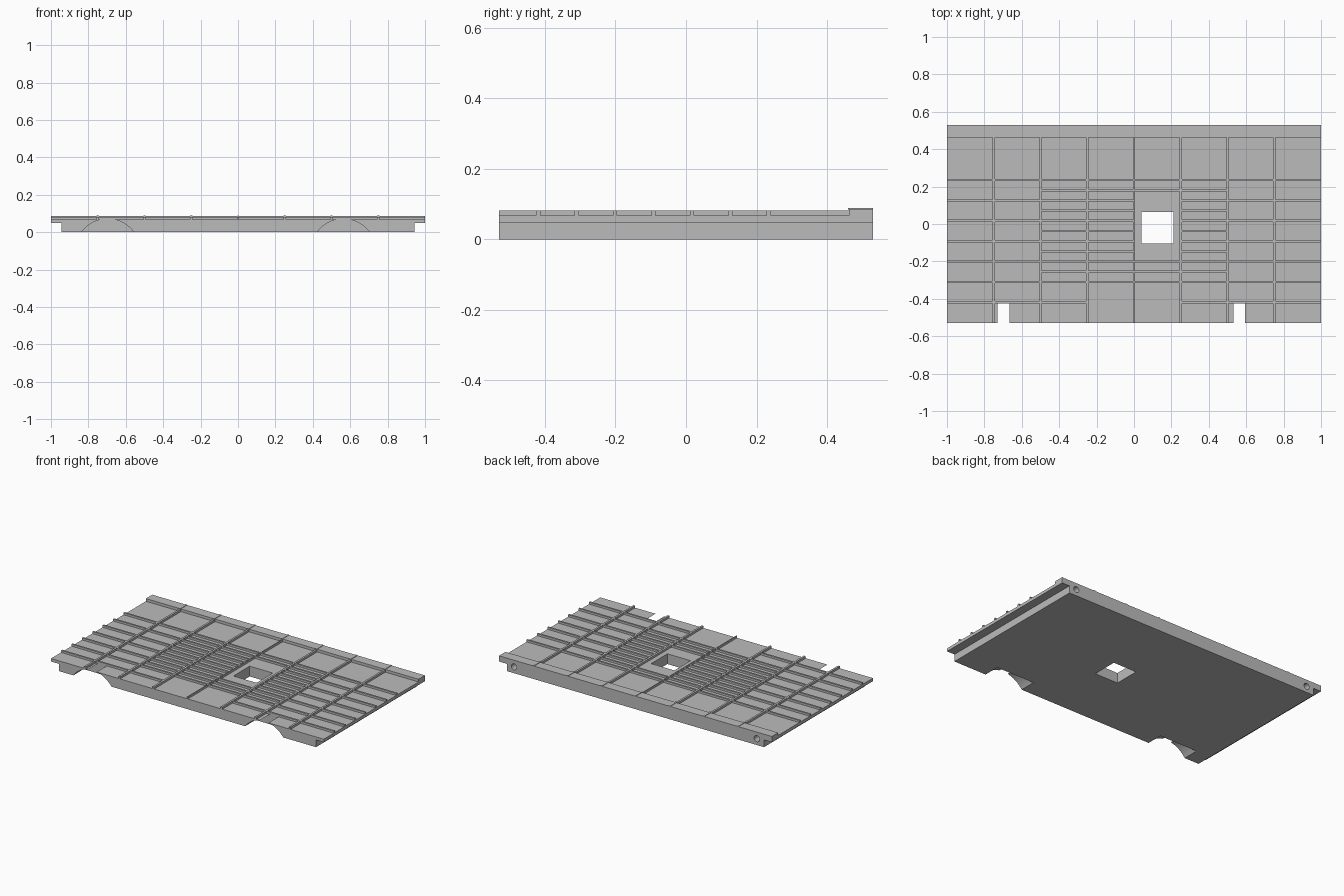
import bpy, bmesh, math
from mathutils import Matrix, Vector

old = bpy.data.objects.get("Cube")
if old:
    bpy.data.objects.remove(old, do_unlink=True)

# Single plain grey
grey = bpy.data.materials.new("light_grey")
grey.use_nodes = True
GREY = (0.5, 0.5, 0.5, 1)
grey.diffuse_color = GREY
bsdf = next(n for n in grey.node_tree.nodes if n.type == "BSDF_PRINCIPLED")
bsdf.inputs["Base Color"].default_value = GREY
bsdf.inputs["Roughness"].default_value = 0.8

# Main dimensions
HALF_Y = 0.53
BASE_X = 0.943
STEP_Z, FLOOR_Z, RIDGE_Z = 0.048, 0.068, 0.082
LIP_Y, LIP_Z, TOP_Z = 0.463, 0.086, 0.089
SINK = 0.002


def finish(bm, name):
    bmesh.ops.recalc_face_normals(bm, faces=bm.faces)
    mesh = bpy.data.meshes.new(name)
    bm.to_mesh(mesh)
    bm.free()
    mesh.materials.append(grey)
    obj = bpy.data.objects.new(name, mesh)
    bpy.context.collection.objects.link(obj)
    return obj


def add_box(bm, x0, x1, y0, y1, z0, z1):
    lo, hi = Vector((x0, y0, z0)), Vector((x1, y1, z1))
    mat = Matrix.Translation((lo + hi) / 2) @ Matrix.Diagonal((*(hi - lo), 1))
    bmesh.ops.create_cube(bm, size=1, matrix=mat)


def add_rod(bm, x, y0, y1, z, radius, sides):
    mat = Matrix.Translation((x, (y0 + y1) / 2, z)) @ Matrix.Rotation(math.pi / 2, 4, "X")
    bmesh.ops.create_cone(bm, cap_ends=True, segments=sides, radius1=radius,
                          radius2=radius, depth=y1 - y0, matrix=mat)


def cut(target, cutter):
    cutter.hide_render = True
    mod = target.modifiers.new("cut", "BOOLEAN")
    mod.operation = "DIFFERENCE"
    mod.solver = "EXACT"
    mod.object = cutter
    bpy.context.view_layer.objects.active = target
    bpy.ops.object.modifier_apply(modifier=mod.name)
    bpy.data.objects.remove(cutter, do_unlink=True)


# Slab: stepped profile extruded from front to back
bm = bmesh.new()
right = [(BASE_X, 0), (BASE_X, STEP_Z), (1, STEP_Z), (1, FLOOR_Z)]
profile = right + [(-x, z) for x, z in reversed(right)]
face = bm.faces.new([bm.verts.new((x, -HALF_Y, z)) for x, z in profile])
new = bmesh.ops.extrude_face_region(bm, geom=[face])["geom"]
bmesh.ops.translate(bm, vec=(0, 2 * HALF_Y, 0),
                    verts=[v for v in new if isinstance(v, bmesh.types.BMVert)])
slab = finish(bm, "slab")

# Square opening, front arches and round sockets in the back edge
bm = bmesh.new()
add_box(bm, 0.04, 0.21, -0.105, 0.065, -0.1, 0.2)
cut(slab, finish(bm, "opening_cutter"))
for x in (-0.697, 0.563):
    bm = bmesh.new()
    add_rod(bm, x, -0.7, -0.422, -0.102, 0.173, 96)
    cut(slab, finish(bm, "arch_cutter"))
for x in (-0.89, 0.89):
    bm = bmesh.new()
    add_rod(bm, x, HALF_Y - 0.08, HALF_Y + 0.1, 0.042, 0.02, 24)
    cut(slab, finish(bm, "socket_cutter"))

# Raised lip along the back
bm = bmesh.new()
add_box(bm, -1, 1, LIP_Y, HALF_Y, FLOOR_Z - SINK, LIP_Z)
finish(bm, "back_lip")

# Long ridges from front to back, stepping up over the lip
bm = bmesh.new()
lines = [i * 0.25 for i in range(-3, 4)]
for x in lines:
    w = 0.0065 if x else 0.003
    add_box(bm, x - w, x + w, -HALF_Y, LIP_Y, FLOOR_Z - SINK, RIDGE_Z)
    add_box(bm, x - w, x + w, LIP_Y - 0.004, HALF_Y, LIP_Z - SINK, TOP_Z)
finish(bm, "long_ridges")

# Cross ridges: wide spacing outside, close spacing in the middle columns
PITCH = 0.109
wide = [0.235 - PITCH * k for k in range(7)]
close = [0.235 - PITCH / 2 * k for k in range(11)]
around_opening = close[:2] + close[-3:]
front = wide[-1:]
columns = [(-1, wide), (-0.75, wide), (-0.5, close + front), (-0.25, close),
           (0, around_opening), (0.25, close + front), (0.5, wide), (0.75, wide)]
bm = bmesh.new()
for x, rows in columns:
    for y in rows:
        add_box(bm, x, x + 0.25, y - 0.006, y + 0.006, FLOOR_Z - SINK, RIDGE_Z - 0.0005)
finish(bm, "cross_ridges")
